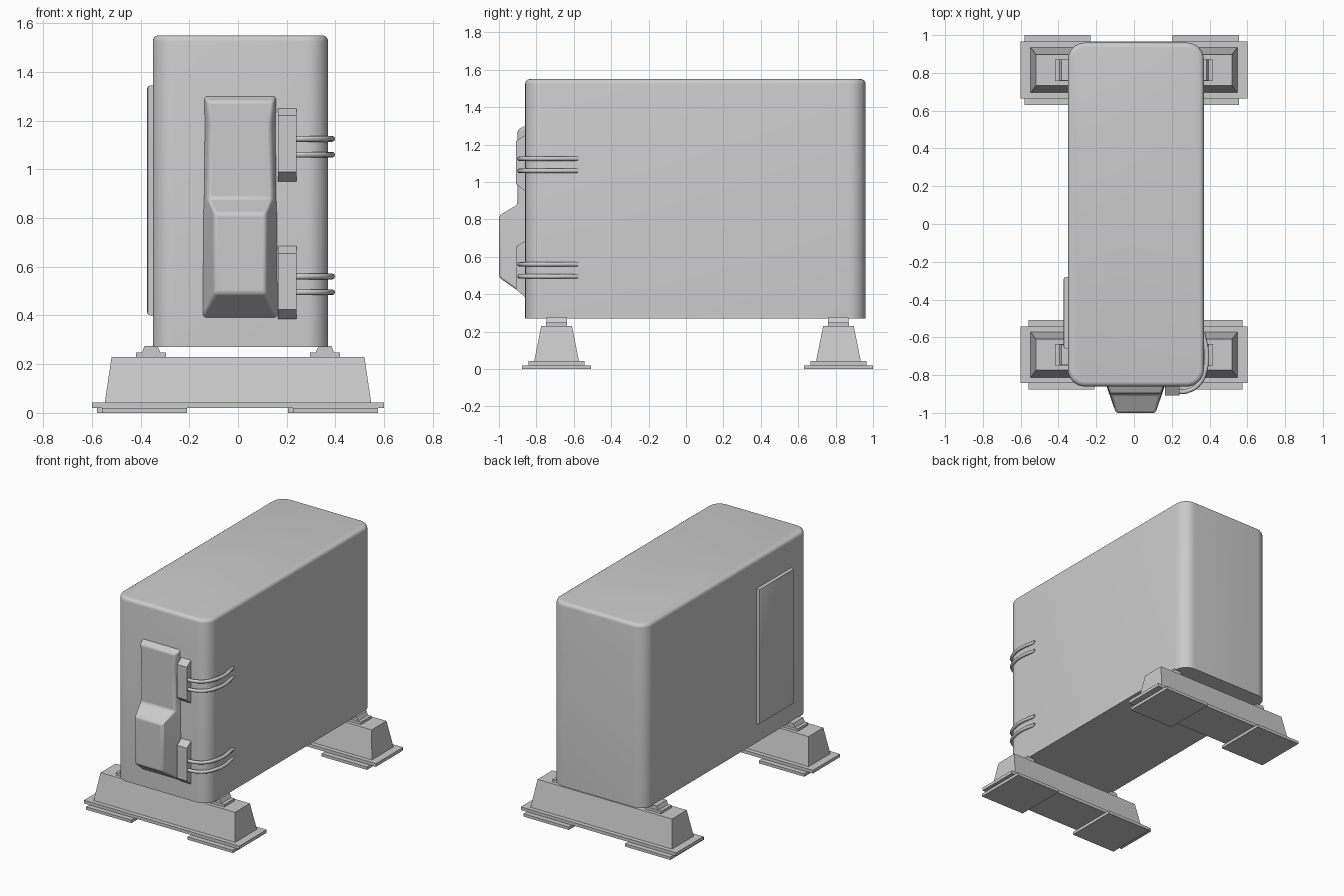
import bpy, bmesh
from mathutils import Vector

cube = bpy.data.objects.get("Cube")
if cube:
    bpy.data.objects.remove(cube, do_unlink=True)

GREY = (0.6, 0.6, 0.6, 1.0)
mat = bpy.data.materials.new("plain_grey")
mat.use_nodes = True
mat.diffuse_color = GREY
bsdf = mat.node_tree.nodes["Principled BSDF"]
bsdf.inputs["Base Color"].default_value = GREY


def finish(name, bm, smooth=False):
    bmesh.ops.recalc_face_normals(bm, faces=bm.faces[:])
    mesh = bpy.data.meshes.new(name)
    bm.to_mesh(mesh)
    bm.free()
    ob = bpy.data.objects.new(name, mesh)
    bpy.context.collection.objects.link(ob)
    mesh.materials.append(mat)
    if smooth:
        bpy.ops.object.select_all(action="DESELECT")
        ob.select_set(True)
        bpy.context.view_layer.objects.active = ob
        bpy.ops.object.shade_smooth_by_angle(angle=0.6)
    return ob


def loft(rings):
    """Skin a stack of equal-length point rings and cap both ends."""
    bm = bmesh.new()
    loops = [[bm.verts.new(p) for p in ring] for ring in rings]
    n = len(loops[0])
    for a, b in zip(loops, loops[1:]):
        for i in range(n):
            j = (i + 1) % n
            bm.faces.new((a[i], a[j], b[j], b[i]))
    bm.faces.new(loops[0])
    bm.faces.new(loops[-1])
    return bm


def rect(x0, x1, y0, y1, z):
    return [(x0, y0, z), (x1, y0, z), (x1, y1, z), (x0, y1, z)]


def block(x0, x1, y0, y1, z0, z1, dx=0.0, dy=0.0):
    """Box whose top is drawn in by dx and dy."""
    return loft([rect(x0, x1, y0, y1, z0),
                 rect(x0 + dx, x1 - dx, y0 + dy, y1 - dy, z1)])


def bevel(bm, edges, width, segments):
    bmesh.ops.bevel(bm, geom=edges, offset=width, segments=segments,
                    profile=0.5, affect="EDGES")


# Main housing: rounded upright corners, softly rounded top, sharp base
bm = block(-0.35, 0.37, -0.86, 0.96, 0.27, 1.55)
bevel(bm, [e for e in bm.edges
           if abs(e.verts[0].co.z - e.verts[1].co.z) > 1], 0.09, 8)
bevel(bm, [e for e in bm.edges
           if min(v.co.z for v in e.verts) > 1.5], 0.025, 4)
finish("housing", bm, True)

# Raised side cover
bm = block(-0.374, -0.34, -0.66, -0.28, 0.4, 1.345)
bevel(bm, [e for e in bm.edges
           if max(v.co.x for v in e.verts) < -0.36], 0.015, 2)
finish("side_cover", bm, True)

# Front casing: z, front depth, half width at front, z and half width at wall
sections = [(0.49, -1.0, 0.105, 0.385, 0.157),
            (0.82, -1.0, 0.105, 0.82, 0.154),
            (0.88, -0.9, 0.132, 0.88, 0.152),
            (1.19, -0.9, 0.125, 1.19, 0.15),
            (1.28, -0.9, 0.138, 1.305, 0.15)]
cx = 0.009
bm = loft([[(cx - wb, -0.85, zb), (cx - wf, y, zf),
            (cx + wf, y, zf), (cx + wb, -0.85, zb)]
           for zf, y, wf, zb, wb in sections])
casing = finish("front_casing", bm, True)
mod = casing.modifiers.new("soft_edges", "BEVEL")
mod.width = 0.012
mod.segments = 3
mod.limit_method = "ANGLE"
mod.angle_limit = 0.4

# Terminal plates with a pair of cables bending round the corner
cable_path = [(0.22, -0.889), (0.28, -0.885), (0.345, -0.845),
              (0.378, -0.77), (0.386, -0.69), (0.366, -0.58)]
for label, z0, z1, cables in (("lower", 0.385, 0.685, (0.495, 0.56)),
                              ("upper", 0.95, 1.25, (1.06, 1.125))):
    profile = [(-0.85, z0), (-0.86, z0), (-0.908, z0 + 0.04),
               (-0.908, z1 - 0.03), (-0.86, z1), (-0.85, z1)]
    finish(label + "_terminal_plate",
           loft([[(x, y, z) for y, z in profile] for x in (0.165, 0.24)]))
    for k, z in enumerate(cables):
        cu = bpy.data.curves.new("cable", "CURVE")
        cu.dimensions = "3D"
        cu.bevel_depth = 0.012
        cu.bevel_resolution = 2
        cu.use_fill_caps = True
        cu.resolution_u = 5
        sp = cu.splines.new("BEZIER")
        sp.bezier_points.add(len(cable_path) - 1)
        for bp, (x, y) in zip(sp.bezier_points, cable_path):
            bp.co = Vector((x, y, z))
            bp.handle_left_type = bp.handle_right_type = "AUTO"
        ob = bpy.data.objects.new(f"{label}_cable_{k + 1}", cu)
        bpy.context.collection.objects.link(ob)
        cu.materials.append(mat)
        bpy.ops.object.select_all(action="DESELECT")
        ob.select_set(True)
        bpy.context.view_layer.objects.active = ob
        bpy.ops.object.convert(target="MESH")
        bpy.ops.object.shade_smooth_by_angle(angle=0.8)

# Feet: tapered beam on a flange, ground pads below and mounts above
for label, cy, shift in (("front", -0.692, 0.008), ("back", 0.815, -0.012)):
    finish(label + "_foot_beam",
           block(-0.547, 0.547, cy - 0.12, cy + 0.12, 0.04, 0.23, 0.028, 0.038))
    finish(label + "_foot_flange",
           block(-0.6, 0.6, cy - 0.15, cy + 0.15, 0.02, 0.042))
    for side, s in (("left", 1), ("right", -1)):
        px = s * 0.392 + shift
        finish(f"{label}_{side}_pad",
               block(px - 0.175, px + 0.175, cy - 0.185, cy + 0.185, 0.0, 0.02))
        mx = s * 0.357
        finish(f"{label}_{side}_mount_plate",
               block(mx - 0.062, mx + 0.062, cy - 0.057, cy + 0.057, 0.228, 0.248))
        finish(f"{label}_{side}_mount_block",
               block(mx - 0.038, mx + 0.038, cy - 0.055, cy + 0.055,
                     0.248, 0.275, 0.012, 0.0))
